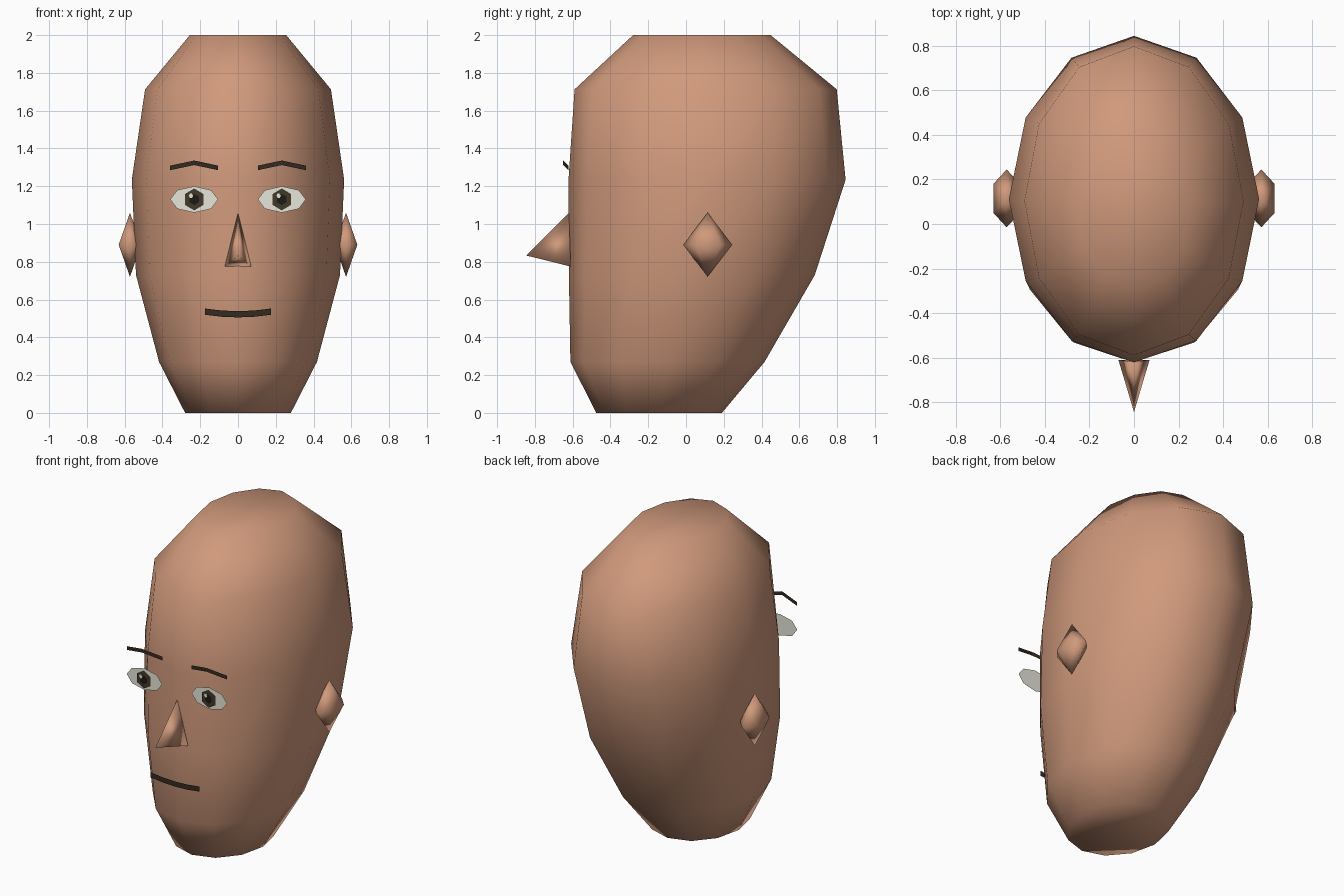
import bpy
import bmesh
from math import cos, sin, pi
from mathutils import Matrix, Vector

cube = bpy.data.objects.get("Cube")
if cube:
    bpy.data.objects.remove(cube)


def material(name, r, g, b):
    m = bpy.data.materials.new(name)
    m.use_nodes = True
    m.diffuse_color = (r, g, b, 1)
    m.node_tree.nodes["Principled BSDF"].inputs["Base Color"].default_value = (r, g, b, 1)
    return m


skin = material("skin", 0.63, 0.32, 0.20)
white = material("eye white", 0.80, 0.79, 0.70)
hair = material("dark brown", 0.035, 0.024, 0.015)
iris_brown = material("iris brown", 0.055, 0.04, 0.02)
black = material("pupil black", 0.012, 0.01, 0.008)


def finish(name, bm, mat, smooth=False, recalc=False):
    if recalc:
        bmesh.ops.recalc_face_normals(bm, faces=bm.faces)
    for f in bm.faces:
        f.smooth = smooth
    mesh = bpy.data.meshes.new(name)
    bm.to_mesh(mesh)
    bm.free()
    mesh.materials.append(mat)
    obj = bpy.data.objects.new(name, mesh)
    bpy.context.collection.objects.link(obj)
    return obj


def disc(name, mat, x, y, z, rx, rz, sides, start=0.0):
    """Flat polygon facing the front."""
    bm = bmesh.new()
    angles = [start + 2 * pi * i / sides for i in range(sides)]
    bm.faces.new([bm.verts.new((x + rx * cos(a), y, z + rz * sin(a))) for a in angles])
    finish(name, bm, mat)


def ribbon(name, mat, path, height):
    """Thin upright strip following a path from -x to +x."""
    bm = bmesh.new()
    up = Vector((0, 0, height / 2))
    pairs = [(bm.verts.new(Vector(p) - up), bm.verts.new(Vector(p) + up)) for p in path]
    for (a, b), (c, d) in zip(pairs, pairs[1:]):
        bm.faces.new((a, c, d, b))
    finish(name, bm, mat)


# Head: twelve-sided oval rings, given as height, half width, front y, back y
SIDES = 12
rings = [(0, 0.28, -0.475, 0.19), (0.27, 0.418, -0.612, 0.416),
         (0.73, 0.54, -0.62, 0.682), (1.235, 0.562, -0.622, 0.845),
         (1.713, 0.492, -0.59, 0.798), (2, 0.255, -0.28, 0.448)]
bm = bmesh.new()
loops = []
for z, rx, front, back in rings:
    mid, ry = (front + back) / 2, (back - front) / 2
    loops.append([bm.verts.new((rx * sin(2 * pi * i / SIDES), mid - ry * cos(2 * pi * i / SIDES), z))
                  for i in range(SIDES)])
for low, high in zip(loops, loops[1:]):
    for i in range(SIDES):
        j = (i + 1) % SIDES
        bm.faces.new((low[i], low[j], high[j], high[i]))
bm.faces.new(loops[0][::-1])
bm.faces.new(loops[-1])
finish("head", bm, skin, smooth=True, recalc=True)

# Nose: a slim pyramid
bm = bmesh.new()
for p in [(0, -0.62, 1.06), (-0.07, -0.61, 0.775), (0.07, -0.61, 0.775), (0, -0.845, 0.833)]:
    bm.verts.new(p)
bmesh.ops.convex_hull(bm, input=bm.verts)
finish("nose", bm, skin, smooth=True, recalc=True)

for side, label in ((-1, "right"), (1, "left")):
    # Ear: six-sided double cone
    bm = bmesh.new()
    place = Matrix.Translation((side * 0.572, 0.115, 0.89)) @ Matrix.Diagonal((0.069, 0.13, 0.17, 1))
    bmesh.ops.create_uvsphere(bm, u_segments=6, v_segments=2, radius=1, matrix=place)
    finish(label + "_ear", bm, skin, smooth=True, recalc=True)

    # Eye: stacked flat discs
    x = side * 0.232
    disc(label + "_eye_white", white, x, -0.624, 1.13, 0.127, 0.07, 8)
    disc(label + "_iris", iris_brown, x, -0.631, 1.13, 0.056, 0.058, 6, pi / 6)
    disc(label + "_pupil", black, x, -0.635, 1.13, 0.028, 0.03, 6, pi / 6)
    disc(label + "_eye_glint", white, x - 0.018, -0.639, 1.15, 0.013, 0.015, 6)

    # Brow: bent strip
    ribbon(label + "_brow", hair,
           [(x - 0.127, -0.623, 1.297), (x, -0.65, 1.324), (x + 0.127, -0.623, 1.297)], 0.024)

# Mouth: slightly smiling strip
ribbon("mouth", hair,
       [(0.0875 * i, -0.645, 0.522 + 0.0035 * i * i) for i in range(-2, 3)], 0.033)
